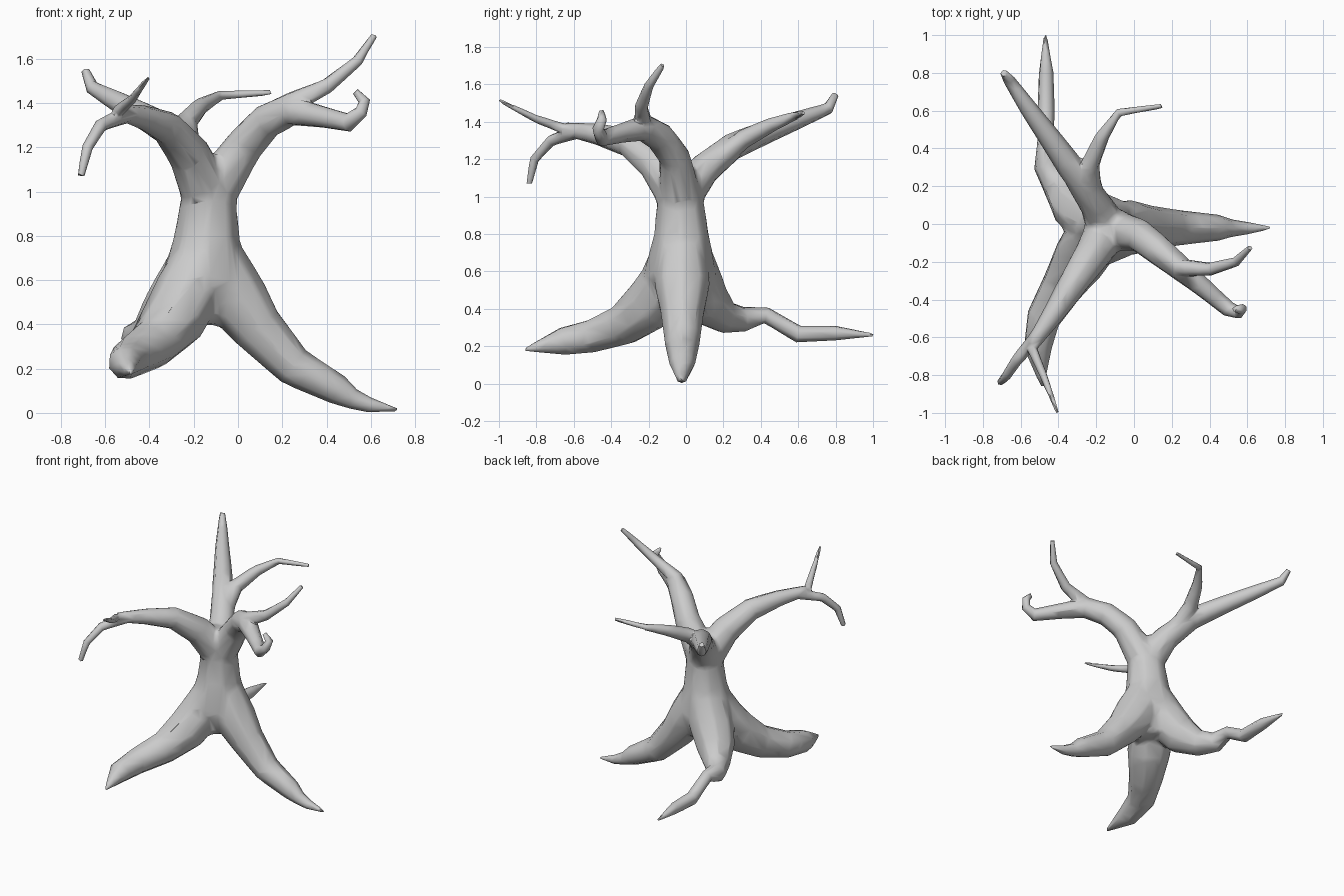
import bpy, bmesh, math
from mathutils import Vector

SIDES = 8
bm = bmesh.new()


def limb(points):
    """Closed tapering tube through (x, y, z, radius) points."""
    pos = [Vector(p[:3]) for p in points]
    rings, side = [], None
    for i, p in enumerate(pos):
        a, b = pos[max(i - 1, 0)], pos[min(i + 1, len(pos) - 1)]
        t = (b - a).normalized()
        if side is None:
            ref = Vector((0, 0, 1)) if abs(t.z) < 0.9 else Vector((0, 1, 0))
            side = t.cross(ref)
        side = (side - t * side.dot(t)).normalized()
        up = t.cross(side)
        r = points[i][3]
        rings.append([bm.verts.new(p + r * (math.cos(k * math.tau / SIDES) * side
                                            + math.sin(k * math.tau / SIDES) * up))
                      for k in range(SIDES)])
    for lo, hi in zip(rings, rings[1:]):
        for k in range(SIDES):
            n = (k + 1) % SIDES
            bm.faces.new((lo[k], lo[n], hi[n], hi[k]))
    bm.faces.new(rings[0][::-1])
    bm.faces.new(rings[-1])


# Trunk
limb([(-.2, -.03, .42, .13), (-.15, -.03, .6, .195), (-.14, -.025, .8, .15),
      (-.13, -.03, 1, .125), (-.11, -.03, 1.16, .09)])

# Roots: right, front left, back left
limb([(-.14, -.03, .95, .08), (-.11, -.02, .75, .12), (-.02, -.02, .53, .152),
      (.09, -.02, .38, .12), (.25, -.02, .21, .092), (.45, -.02, .105, .068),
      (.52, -.022, .062, .046), (.6, -.022, .034, .033), (.72, -.02, .015, .008)])
limb([(-.14, -.03, .95, .08), (-.16, -.05, .75, .115), (-.23, -.1, .54, .155),
      (-.29, -.19, .42, .15), (-.38, -.33, .315, .115), (-.48, -.5, .255, .093),
      (-.51, -.66, .226, .077), (-.485, -.86, .182, .009)])
limb([(-.14, -.03, .95, .08), (-.16, 0, .75, .12), (-.235, .04, .55, .155),
      (-.32, .11, .43, .135), (-.4, .21, .355, .09), (-.465, .31, .345, .067),
      (-.47, .43, .365, .044), (-.465, .6, .265, .047), (-.465, .8, .27, .04),
      (-.47, 1, .26, .008)])

# Front left branch and its two twigs
limb([(-.14, -.03, .98, .12), (-.22, -.16, 1.17, .1), (-.32, -.31, 1.29, .078),
      (-.43, -.48, 1.335, .056), (-.54, -.64, 1.36, .036)])
limb([(-.5, -.58, 1.35, .034), (-.54, -.66, 1.365, .028), (-.48, -.8, 1.415, .021),
      (-.405, -1, 1.515, .009)])
limb([(-.5, -.58, 1.35, .04), (-.62, -.72, 1.3, .03), (-.68, -.81, 1.2, .025),
      (-.71, -.84, 1.07, .017)])

# Front right branch with hooked twig and rising twig
limb([(-.11, -.03, 1, .115), (.03, -.06, 1.21, .09), (.13, -.14, 1.32, .082),
      (.24, -.23, 1.365, .068), (.37, -.34, 1.34, .052), (.5, -.45, 1.312, .043),
      (.557, -.47, 1.36, .032), (.572, -.45, 1.41, .028), (.53, -.45, 1.455, .016)])
limb([(.13, -.14, 1.34, .06), (.24, -.23, 1.4, .05), (.4, -.24, 1.475, .036),
      (.54, -.2, 1.59, .026), (.615, -.125, 1.705, .015)])

# Back left branch and its sideways twig
limb([(-.14, -.02, 1, .115), (-.2, .1, 1.15, .09), (-.3, .25, 1.27, .075),
      (-.42, .42, 1.34, .062), (-.55, .6, 1.41, .048), (-.66, .76, 1.47, .032),
      (-.69, .8, 1.548, .02)])
limb([(-.22, .16, 1.19, .06), (-.235, .31, 1.31, .052), (-.17, .46, 1.385, .038),
      (-.08, .59, 1.435, .022), (.15, .625, 1.447, .012)])

bmesh.ops.recalc_face_normals(bm, faces=bm.faces)
mesh = bpy.data.meshes.new("bare_tree")
bm.to_mesh(mesh)
bm.free()
tree = bpy.data.objects.new("bare_tree", mesh)
bpy.context.collection.objects.link(tree)


def bake(ob):
    """Replace the mesh with its modified result."""
    deps = bpy.context.evaluated_depsgraph_get()
    new = bpy.data.meshes.new_from_object(ob.evaluated_get(deps))
    ob.modifiers.clear()
    ob.data = new


# Fuse all limbs into one skin
fuse = tree.modifiers.new("fuse", 'REMESH')
fuse.mode = 'VOXEL'
fuse.voxel_size = 0.008
bake(tree)

# Soften the joints around the trunk only, then reduce to low-poly
group = tree.vertex_groups.new(name="joints")
for v in tree.data.vertices:
    d = math.hypot(v.co.x + .13, v.co.y + .03)
    w = max(0, min(1, (.4 - d) / .2))
    if w > 0:
        group.add([v.index], w, 'REPLACE')
soft = tree.modifiers.new("soften", 'SMOOTH')
soft.vertex_group = "joints"
soft.factor = 0.5
soft.iterations = 60
low = tree.modifiers.new("low_poly", 'DECIMATE')
low.ratio = min(1, 2400 / (2 * len(tree.data.polygons)))
bake(tree)

bpy.context.view_layer.objects.active = tree
tree.select_set(True)
bpy.ops.object.shade_smooth_by_angle(angle=math.radians(60))
